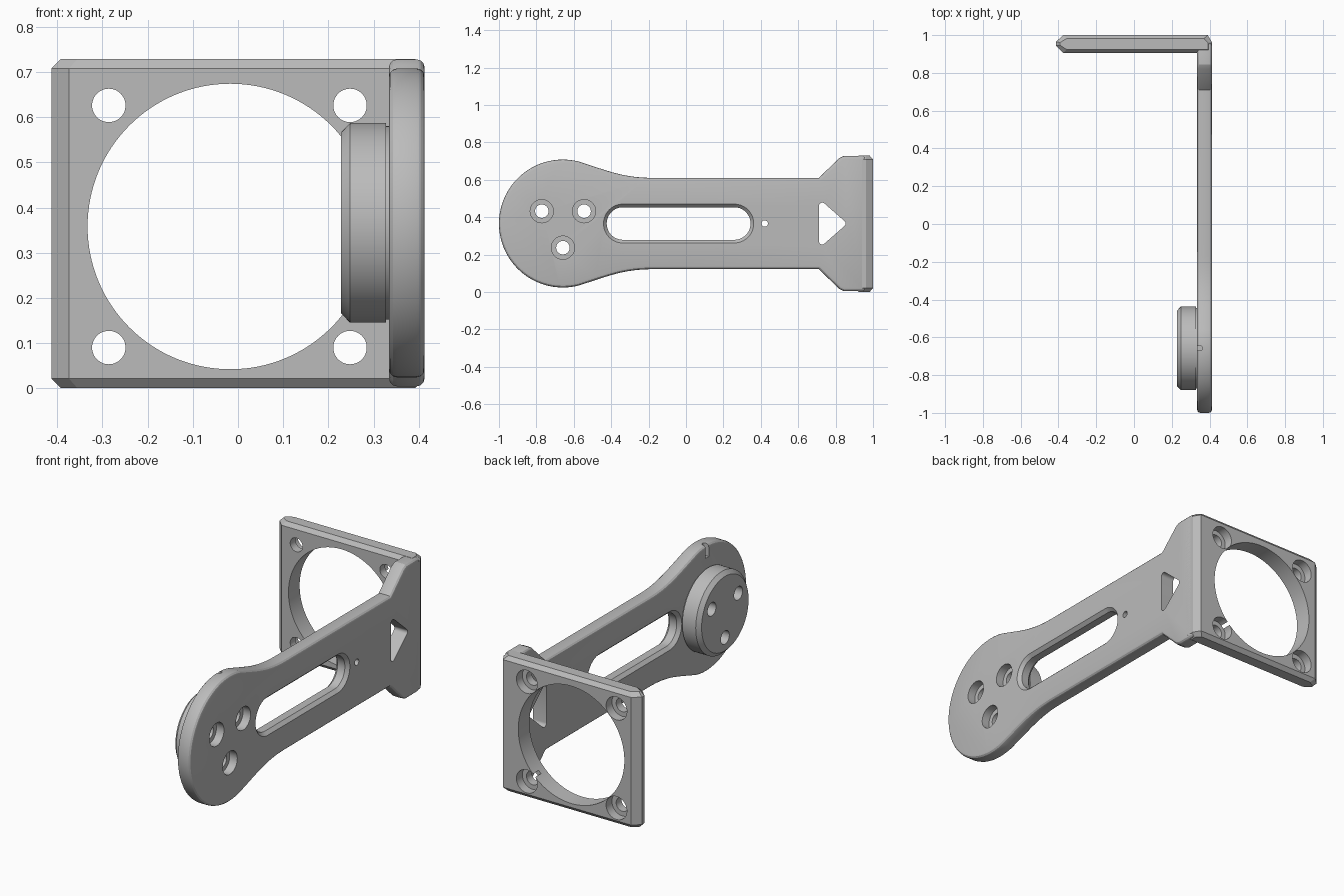
import bpy, bmesh
from math import sin, cos, pi, radians
from mathutils import Vector
from mathutils.geometry import interpolate_bezier

cube = bpy.data.objects.get("Cube")
if cube:
    bpy.data.objects.remove(cube, do_unlink=True)

GREY = (0.5, 0.5, 0.5, 1)
grey = bpy.data.materials.new("grey_plastic")
grey.use_nodes = True
grey.diffuse_color = GREY
grey.node_tree.nodes["Principled BSDF"].inputs["Base Color"].default_value = GREY

MID = 0.366              # height of the arm's centre line
PIVOT = (-0.658, MID)    # centre of the round end (y, z)
IN, OUT = 0.334, 0.413   # inner and outer faces of the arm


def place(p, axis, t):
    """Put a 2D point on the plane at t along the axis."""
    a, b = p[0], p[1]
    return {"X": (t, a, b), "Y": (a, t, b), "Z": (a, b, t)}[axis]


def loft(name, axis, levels):
    """Closed solid through matching outlines; levels are (t, outline)."""
    bm = bmesh.new()
    rings = [[bm.verts.new(place(p, axis, t)) for p in pts] for t, pts in levels]
    for lo, hi in zip(rings, rings[1:]):
        for i in range(len(lo)):
            j = (i + 1) % len(lo)
            bm.faces.new((lo[i], lo[j], hi[j], hi[i]))
    bm.faces.new(rings[0])
    bm.faces.new(rings[-1])
    bmesh.ops.recalc_face_normals(bm, faces=bm.faces)
    mesh = bpy.data.meshes.new(name)
    bm.to_mesh(mesh)
    bm.free()
    mesh.materials.append(grey)
    obj = bpy.data.objects.new(name, mesh)
    bpy.context.collection.objects.link(obj)
    return obj


def hull_arc(corners, r, steps=96):
    """Rounded outline: each corner (anticlockwise) swept by an arc of radius r."""
    pts = []
    n = len(corners)
    for i in range(n):
        c = Vector(corners[i])
        d0 = c - Vector(corners[i - 1])
        d1 = Vector(corners[(i + 1) % n]) - c
        start = Vector((d0.y, -d0.x)).normalized()
        turn = -d0.angle_signed(d1, 0) if n > 2 else pi
        k = steps // n
        for s in range(k + 1):
            a = turn * s / k
            pts.append(c + r * Vector((start.x * cos(a) - start.y * sin(a),
                                       start.x * sin(a) + start.y * cos(a))))
    return pts


def circle(c, r, n=96):
    return [(c[0] + r * cos(2 * pi * i / n), c[1] + r * sin(2 * pi * i / n)) for i in range(n)]


def turned(name, axis, c, profile, n=96):
    return loft(name, axis, [(t, circle(c, r, n)) for t, r in profile])


def apply(obj, mod):
    bpy.context.view_layer.objects.active = obj
    bpy.ops.object.modifier_apply(modifier=mod.name)


def cut(obj, cutters):
    for c in cutters:
        mod = obj.modifiers.new("cut", "BOOLEAN")
        mod.operation = "DIFFERENCE"
        mod.solver = "EXACT"
        mod.object = c
        apply(obj, mod)


def finish(obj):
    bpy.ops.object.select_all(action="DESELECT")
    obj.select_set(True)
    bpy.context.view_layer.objects.active = obj
    bpy.ops.object.shade_smooth_by_angle(angle=radians(22))


# Arm: round end, curved neck, straight bar and flared root
half = [(0.342 * cos(a) + PIVOT[0], 0.342 * sin(a))
        for a in (radians(180 - 2.7 * i) for i in range(40))]
neck = interpolate_bezier(*[Vector((y, z, 0)) for y, z in
                            [(-0.554, 0.325), (-0.404, 0.277), (-0.33, 0.244), (-0.17, 0.244)]], 16)
half += [(p.x, p.y) for p in neck]
half += [(0.71, 0.244), (0.82, 0.35), (0.845, 0.362), (0.96, 0.362)]
outline = [(y, MID + z) for y, z in half] + [(y, MID - z) for y, z in reversed(half[1:])]
arm = loft("arm", "X", [(IN, outline), (OUT, outline)])
rim = arm.modifiers.new("rim", "BEVEL")
rim.width = 0.018
rim.segments = 3
rim.limit_method = "ANGLE"
rim.angle_limit = radians(60)
rim.use_clamp_overlap = False
apply(arm, rim)

# Hub on the inner side of the round end
hub = turned("hub", "X", PIVOT, [(0.228, 0.2), (0.248, 0.221), (0.328, 0.221),
                                 (0.328, 0.214), (IN + 0.006, 0.214)], 128)

# Counterbored screw holes shared by arm and hub
screws = [turned("screw_cutter", "X", (y, z),
                 [(0.2, 0.036), (0.368, 0.036), (0.368, 0.062), (0.45, 0.062)], 48)
          for y, z in [(-0.771, 0.432), (-0.545, 0.432), (PIVOT[0], 0.237)]]

# Long slot with eased edges, pin hole, triangular window and index notch
ends = [(-0.337, MID), (0.258, MID)]


def slot(r):
    left = [(ends[0][0] + r * cos(a), MID + r * sin(a))
            for a in (pi / 2 + pi * i / 32 for i in range(33))]
    right = [(ends[1][0] + r * cos(a), MID + r * sin(a))
             for a in (-pi / 2 + pi * i / 32 for i in range(33))]
    return left + right


slot_cutter = loft("slot_cutter", "X", [(IN - 0.02, slot(0.108)), (IN, slot(0.104)),
                                        (IN + 0.018, slot(0.087)), (OUT - 0.018, slot(0.087)),
                                        (OUT, slot(0.104)), (OUT + 0.02, slot(0.108))])
pin_cutter = turned("pin_cutter", "X", (0.421, MID), [(0.3, 0.017), (0.45, 0.017)], 32)
window = hull_arc([(0.728, 0.272), (0.835, MID), (0.728, 0.46)], 0.018, 18)
window_cutter = loft("window_cutter", "X", [(0.3, window), (0.45, window)])
notch_half = [(IN - 0.03, PIVOT[1] - 1.037)]
notch = [(IN - 0.03, PIVOT[0] - 0.013)]
notch += [(0.35 + 0.013 * cos(a), PIVOT[0] + 0.013 * sin(a))
          for a in (-pi / 2 + pi * i / 12 for i in range(13))]
notch += [(IN - 0.03, PIVOT[0] + 0.013)]
notch_cutter = loft("notch_cutter", "Z", [(0.64, notch), (0.75, notch)])

cut(arm, screws + [slot_cutter, pin_cutter, window_cutter, notch_cutter])
cut(hub, screws)

# Mounting plate: chamfered on all rims, tapered on its free edge
plan = [(-0.413, 0.943), (-0.374, 0.905), (OUT, 0.905), (OUT, 0.962),
        (0.39, 1.0), (-0.374, 1.0), (-0.413, 0.965)]
inset = [(x * 0.95, 0.953 + (y - 0.953) * 0.62) for x, y in plan]
plate = loft("mounting_plate", "Z", [(0, inset), (0.021, plan), (0.708, plan), (0.729, inset)])

# Large round opening and four corner holes, counterbored from the back
opening = turned("opening_cutter", "Y", (-0.017, 0.358), [(0.8, 0.316), (1.1, 0.316)], 128)
corners = [turned("corner_cutter", "Y", (x, z),
                  [(0.8, 0.037), (0.95, 0.037), (0.95, 0.062), (1.1, 0.062)], 48)
           for x in (-0.286, 0.248) for z in (0.09, 0.626)]
cut(plate, [opening] + corners)

for part in (arm, hub, plate):
    finish(part)

# Remove the helper solids
for c in screws + corners + [slot_cutter, pin_cutter, window_cutter, notch_cutter, opening]:
    bpy.data.objects.remove(c, do_unlink=True)
